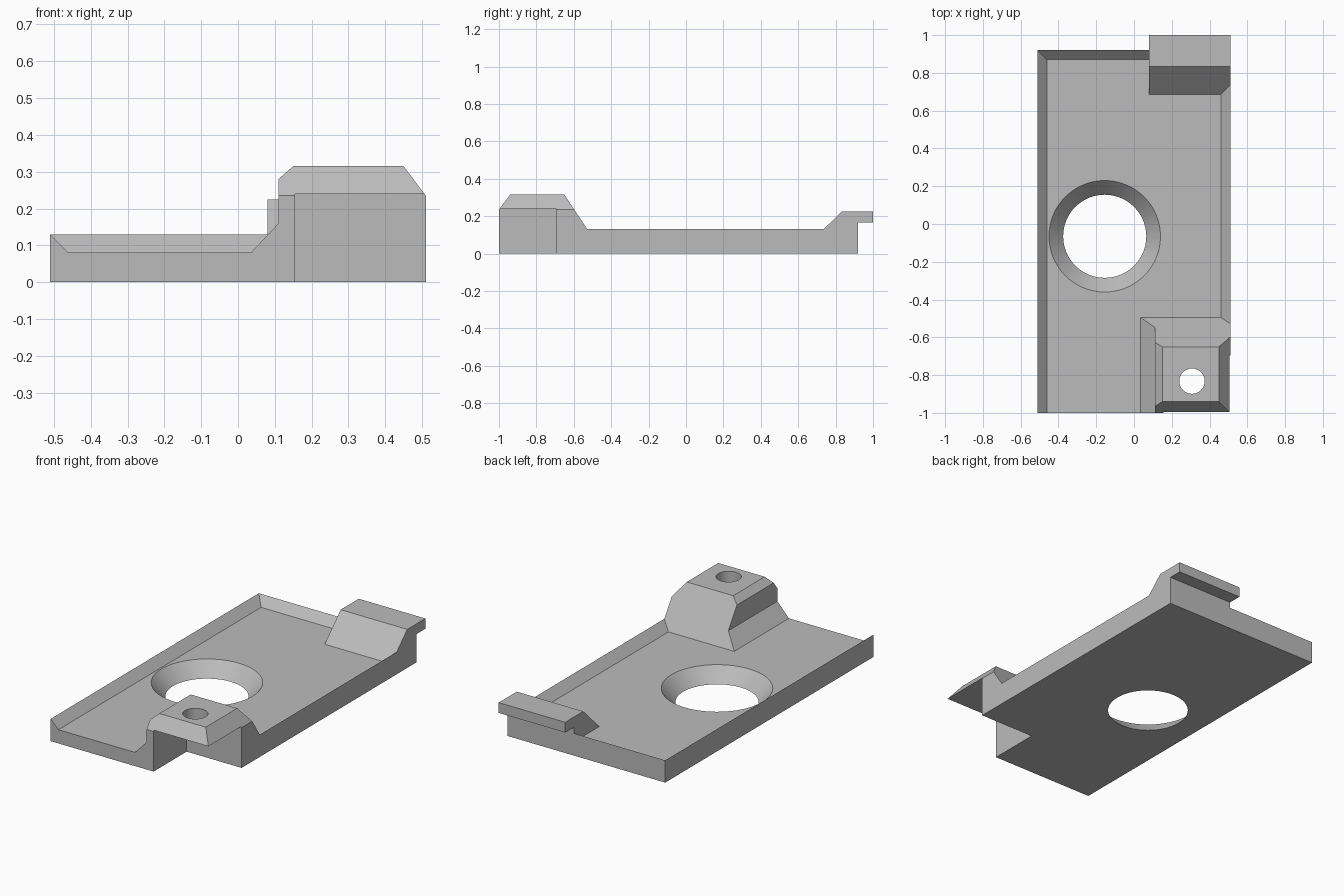
import bpy, bmesh, math

cube = bpy.data.objects.get("Cube")
if cube:
    bpy.data.objects.remove(cube, do_unlink=True)

grey = bpy.data.materials.new("plain_grey")
grey.use_nodes = True
GREY = (0.5, 0.5, 0.5, 1)
grey.diffuse_color = GREY
grey.node_tree.nodes["Principled BSDF"].inputs["Base Color"].default_value = GREY


def loft(name, ring_a, ring_b):
    """Closed solid between two rings with equal point counts."""
    bm = bmesh.new()
    a = [bm.verts.new(p) for p in ring_a]
    b = [bm.verts.new(p) for p in ring_b]
    bm.faces.new(a)
    bm.faces.new(b)
    for i in range(len(a)):
        j = (i + 1) % len(a)
        bm.faces.new((a[i], a[j], b[j], b[i]))
    bmesh.ops.recalc_face_normals(bm, faces=bm.faces)
    mesh = bpy.data.meshes.new(name)
    bm.to_mesh(mesh)
    bm.free()
    mesh.materials.append(grey)
    obj = bpy.data.objects.new(name, mesh)
    bpy.context.collection.objects.link(obj)
    return obj


def rect(x0, x1, y0, y1, z):
    return [(x0, y0, z), (x1, y0, z), (x1, y1, z), (x0, y1, z)]


def circle(x, y, r, z, n=64):
    turns = [2 * math.pi * i / n for i in range(n)]
    return [(x + r * math.cos(t), y + r * math.sin(t), z) for t in turns]


def along_x(name, profile, x0, x1):
    return loft(name, [(x0, y, z) for y, z in profile], [(x1, y, z) for y, z in profile])


def along_y(name, profile, y0, y1):
    return loft(name, [(x, y0, z) for x, z in profile], [(x, y1, z) for x, z in profile])


def combine(target, other, operation):
    """Apply a boolean to target and remove the other solid."""
    mod = target.modifiers.new("combine", 'BOOLEAN')
    mod.object, mod.operation, mod.solver = other, operation, 'EXACT'
    bpy.context.view_layer.objects.active = target
    bpy.ops.object.modifier_apply(modifier=mod.name)
    bpy.data.objects.remove(other, do_unlink=True)


W, FRONT, BACK, FLOOR = 0.51, -1.0, 0.92, 0.08

# Plate with a sloping rim on the left, right and back, open at the front
plate = loft("base_plate", rect(-W, W, FRONT, BACK, 0), rect(-W, W, FRONT, BACK, 0.2))
tray = loft("tray_cutter", rect(-0.46, 0.46, -1.2, 0.87, FLOOR),
            rect(-0.61, 0.61, -1.2, 1.02, FLOOR + 0.15))
combine(plate, tray, 'DIFFERENCE')

# Corner post: front profile crossed with side profile
post = along_y("corner_post", [(0.035, 0), (0.035, FLOOR), (0.11, 0.16), (0.11, 0.28),
                               (0.15, 0.315), (0.45, 0.315), (W, 0.235), (W, 0)], -1.2, -0.3)
side = along_x("post_side", [(FRONT, 0), (-0.495, 0), (-0.495, FLOOR), (-0.65, 0.315),
                             (-0.94, 0.315), (FRONT, 0.235)], -0.2, 0.8)
combine(post, side, 'INTERSECT')
combine(plate, post, 'UNION')

# Back lip that overhangs the rear edge
lip = along_x("back_lip", [(0.685, 0), (0.685, FLOOR), (0.833, 0.225), (1, 0.225),
                           (1, 0.165), (BACK, 0.165), (BACK, 0)], 0.08, W)
combine(plate, lip, 'UNION')

# Notch under the post cap, screw hole and large countersunk hole
notch = loft("notch_cutter", rect(0.155, 0.7, -1.2, -0.695, -0.1),
             rect(0.155, 0.7, -1.2, -0.695, 0.24))
combine(plate, notch, 'DIFFERENCE')
screw = loft("screw_hole_cutter", circle(0.307, -0.832, 0.067, 0.2, 48),
             circle(0.307, -0.832, 0.067, 0.4, 48))
combine(plate, screw, 'DIFFERENCE')
SLOPE = 0.94
sink = loft("countersink_cutter", circle(-0.155, -0.065, 0.22 - 0.02 * SLOPE, -0.02),
            circle(-0.155, -0.065, 0.22 + 0.1 * SLOPE, 0.1))
combine(plate, sink, 'DIFFERENCE')

# Clean flat faces, smooth only the round walls
bm = bmesh.new()
bm.from_mesh(plate.data)
bmesh.ops.remove_doubles(bm, verts=bm.verts, dist=0.0001)
bmesh.ops.dissolve_limit(bm, angle_limit=math.radians(0.5), verts=bm.verts, edges=bm.edges)
bmesh.ops.triangulate(bm, faces=[f for f in bm.faces if len(f.verts) > 4])
bm.to_mesh(plate.data)
bm.free()
bpy.ops.object.select_all(action='DESELECT')
plate.select_set(True)
bpy.context.view_layer.objects.active = plate
bpy.ops.object.shade_smooth_by_angle(angle=math.radians(20))
